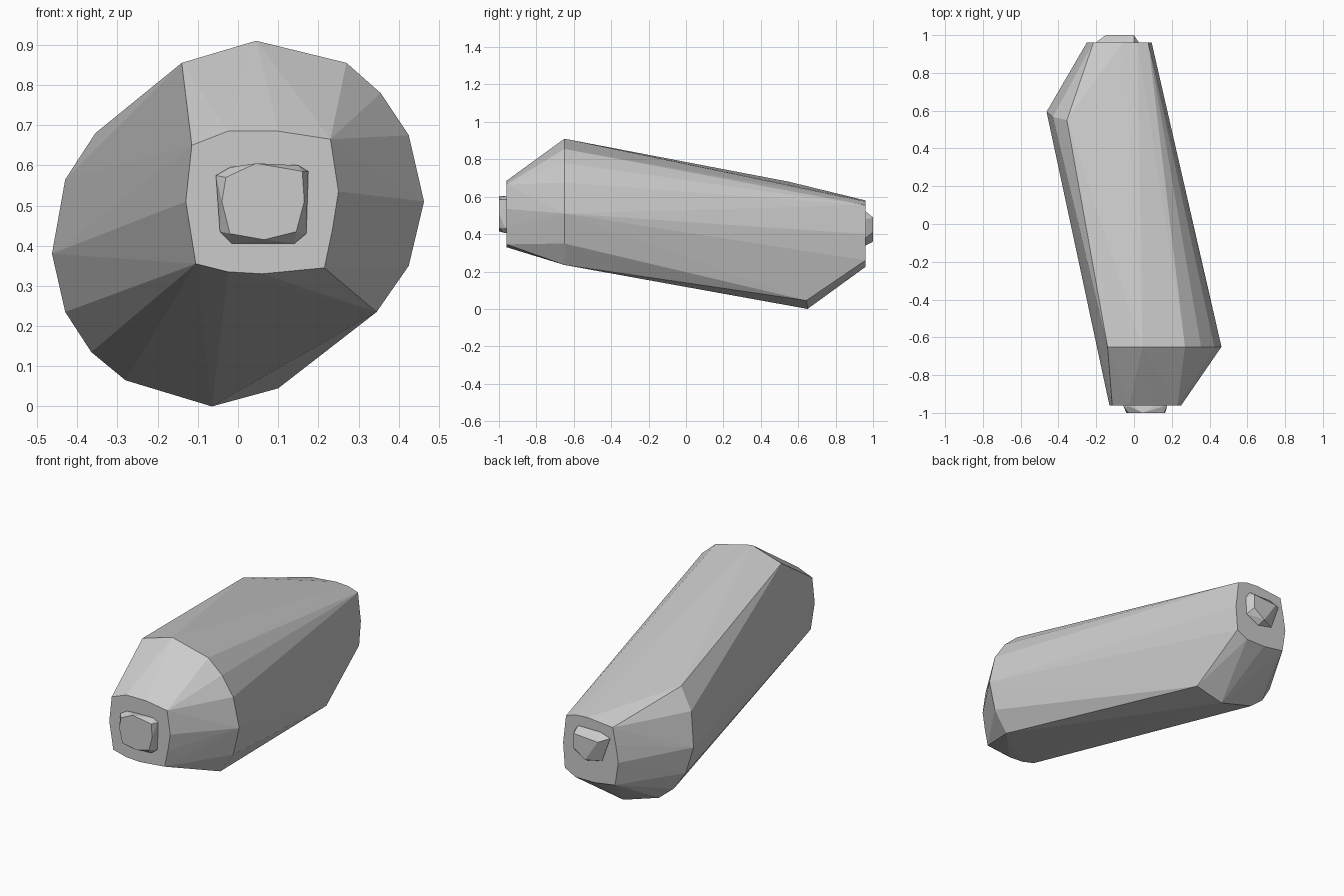
import bpy, bmesh

if "Cube" in bpy.data.objects:
    bpy.data.objects.remove(bpy.data.objects["Cube"])


def ring(points, y):
    """Place x,z pairs on a plane at depth y (y may depend on z)."""
    return [(x, y(z) if callable(y) else y, z) for x, z in points]


def hull(name, verts):
    """Faceted solid wrapped around the given cross-sections."""
    bm = bmesh.new()
    for v in verts:
        bm.verts.new(v)
    res = bmesh.ops.convex_hull(bm, input=bm.verts)
    junk = {e for e in res["geom_interior"] + res["geom_unused"]
            if isinstance(e, bmesh.types.BMVert)}
    bmesh.ops.delete(bm, geom=list(junk), context='VERTS')
    bmesh.ops.recalc_face_normals(bm, faces=bm.faces)
    me = bpy.data.meshes.new(name)
    bm.to_mesh(me)
    bm.free()
    ob = bpy.data.objects.new(name, me)
    bpy.context.collection.objects.link(ob)
    return ob


# Body: small end faces plus a shoulder on opposite corners of each end
front_end = [(-.115, .65), (-.025, .685), (.10, .685), (.23, .665), (.25, .535),
             (.235, .44), (.215, .345), (.06, .33), (-.025, .335),
             (-.105, .355), (-.13, .51)]
front_shoulder = [(-.14, .855), (.045, .91), (.27, .855), (.355, .78),
                  (.425, .675), (.463, .51), (.425, .35), (.345, .235)]
back_shoulder = [(.10, .045), (-.065, 0), (-.28, .065), (-.365, .135),
                 (-.43, .235), (-.463, .38), (-.43, .565), (-.355, .68)]
# The back end is the front end turned half way round
back_end = [(-x if x > 0 else -x * .72, .91 - z) for x, z in front_end]

hull("body",
     ring(front_end, -.96) + ring(front_shoulder, -.65)
     + ring(back_shoulder, lambda z: .65 - .147 * z) + ring(back_end, .96))

# Front nub: squarish base tapering to a flat octagonal face
nub_base = [(-.055, .575), (-.02, .595), (.15, .60), (.175, .585),
            (.17, .43), (.14, .405), (-.015, .405), (-.045, .435)]
nub_face = [(.045, .605), (.16, .585), (.165, .51), (.145, .435),
            (.065, .415), (-.02, .43), (-.04, .51), (-.03, .57)]
hull("front_nub", ring(nub_base, -.94) + ring(nub_base, -.967) + ring(nub_face, -1))

# Back nub: lopsided chipped wedge
chip_base = [(-.20, .50), (-.14, .52), (.0, .52), (.025, .48),
             (.02, .38), (-.06, .34), (-.15, .36)]
chip_face = [(-.15, .48), (0, .49), (0, .41), (-.07, .36)]
hull("back_nub", ring(chip_base, .94) + ring(chip_base, .962) + ring(chip_face, 1))
